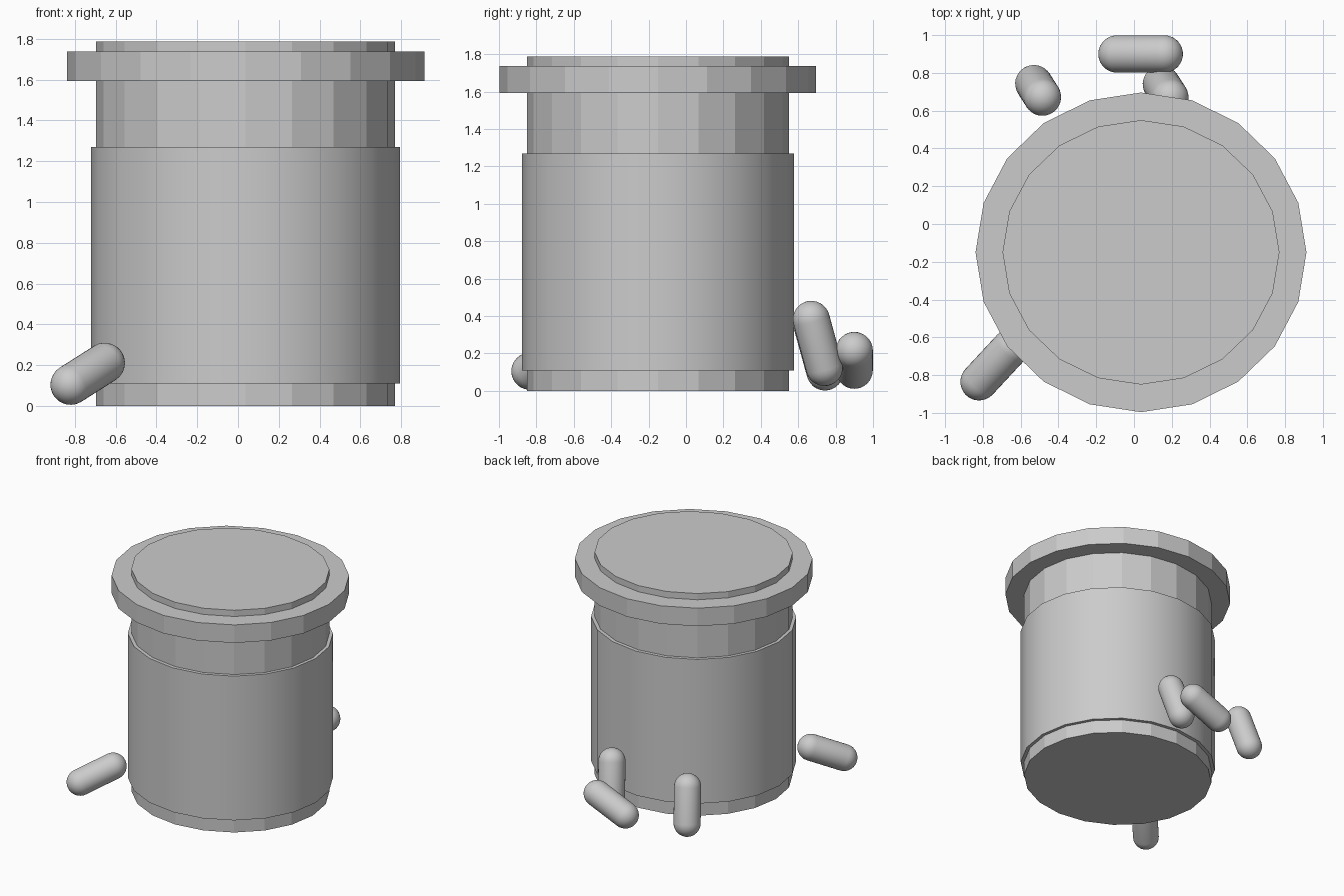
import bpy, bmesh, math
from mathutils import Vector

if "Cube" in bpy.data.objects:
    bpy.data.objects.remove(bpy.data.objects["Cube"])

CX, CY = 0.037, -0.15      # bottle axis
SIDES = 20


def lathe(name, profile, sides, smooth=False):
    """Revolve (radius x, radius y, z) points round z; zero radius makes a pole."""
    bm = bmesh.new()
    rings = []
    for rx, ry, z in profile:
        if rx < 1e-5:
            rings.append([bm.verts.new((0, 0, z))])
        else:
            rings.append([bm.verts.new((rx * math.cos(2 * math.pi * i / sides),
                                        ry * math.sin(2 * math.pi * i / sides), z))
                          for i in range(sides)])
    for a, b in zip(rings, rings[1:]):
        for i in range(sides):
            j = (i + 1) % sides
            if len(a) == 1:
                bm.faces.new((a[0], b[j], b[i]))
            elif len(b) == 1:
                bm.faces.new((a[i], a[j], b[0]))
            else:
                bm.faces.new((a[i], a[j], b[j], b[i]))
    # close open bottle ends with flat faces is left to the profile's poles
    me = bpy.data.meshes.new(name)
    bm.to_mesh(me)
    bm.free()
    ob = bpy.data.objects.new(name, me)
    bpy.context.collection.objects.link(ob)
    if smooth:
        bpy.ops.object.select_all(action='DESELECT')
        ob.select_set(True)
        bpy.context.view_layer.objects.active = ob
        bpy.ops.object.shade_smooth_by_angle(angle=math.radians(30))
    return ob


def capsule(name, low, high, r=0.099, steps=8):
    """Smooth pill between two end centres."""
    low, high = Vector(low), Vector(high)
    half = (high - low).length / 2
    arc = [(r * math.cos(t), r * math.sin(t))
           for t in (math.pi / 2 * k / steps for k in range(steps + 1))]
    prof = [(a, a, -half - b) for a, b in reversed(arc)]
    prof += [(a, a, half + b) for a, b in arc]
    ob = lathe(name, prof, 32, smooth=True)
    ob.location = (low + high) / 2
    ob.rotation_mode = 'QUATERNION'
    ob.rotation_quaternion = (high - low).to_track_quat('Z', 'Y')
    return ob


# bottle: faceted body, slightly oval
BX, BY = 0.733, 0.70
bottle = lathe("bottle", [(0, 0, 0), (BX, BY, 0), (BX, BY, 1.787), (0, 0, 1.787)], SIDES)

# label: thin smooth band round the body
LX, LY = 0.758, 0.728
label = lathe("label", [(BX, BY, 0.11), (LX, LY, 0.11), (LX, LY, 1.27), (BX, BY, 1.27)],
              SIDES, smooth=True)

# cap rim: faceted flange near the top
RX, RY = 0.876, 0.846
rim = lathe("cap_rim", [(BX, BY, 1.592), (RX, RY, 1.592), (RX, RY, 1.737), (BX, BY, 1.737)], SIDES)

for ob in (bottle, label, rim):
    ob.location = (CX, CY, 0)

# loose pills
capsule("pill_back", (-0.09, 0.90, 0.11), (0.16, 0.90, 0.216))
capsule("pill_back_inner", (0.145, 0.74, 0.125), (0.19, 0.67, 0.382))
capsule("pill_back_left", (-0.53, 0.743, 0.101), (-0.485, 0.672, 0.357))
capsule("pill_front_left", (-0.82, -0.835, 0.105), (-0.653, -0.655, 0.211))
